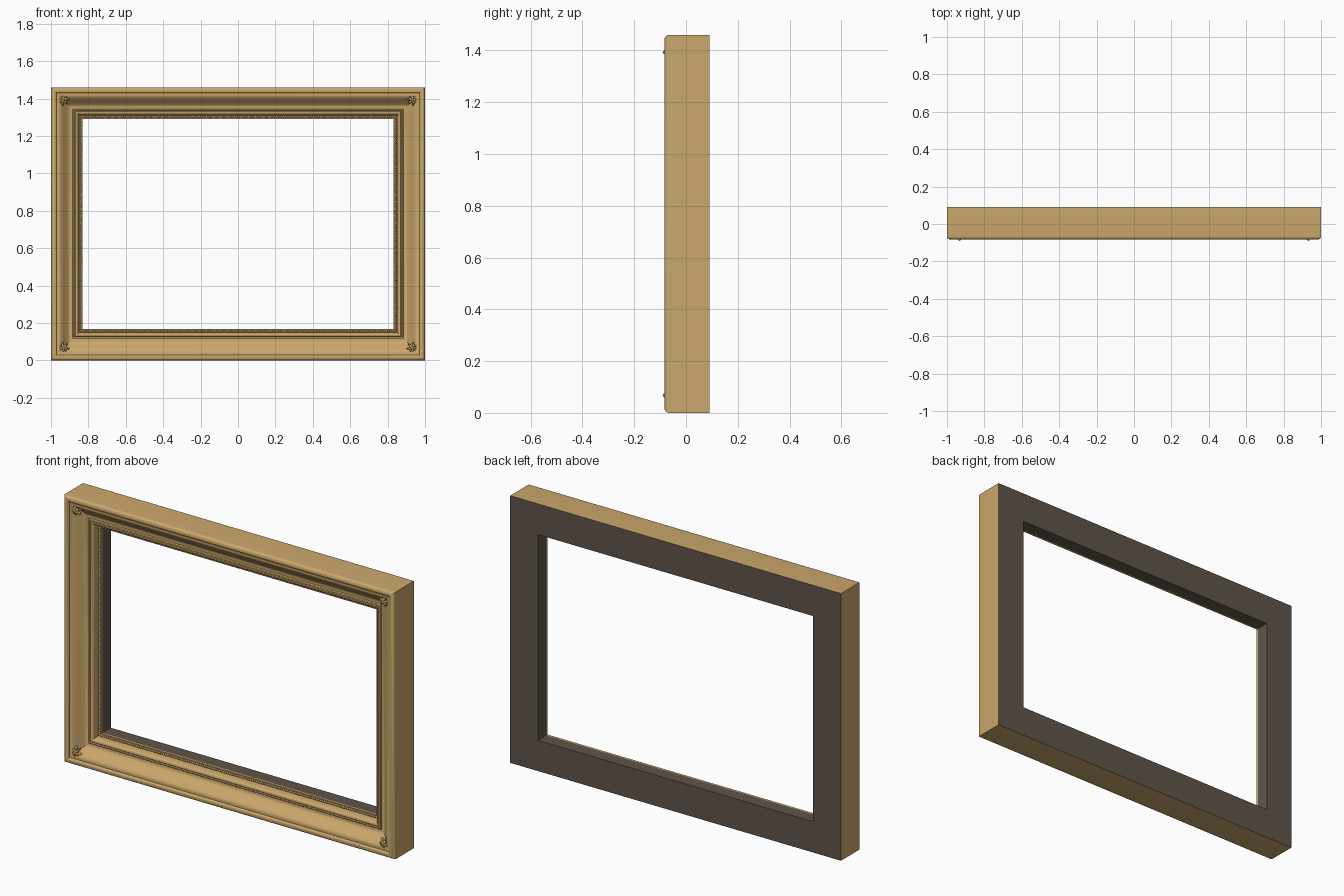
import bpy, bmesh, math
from mathutils import Vector, Matrix

cube = bpy.data.objects.get("Cube")
if cube:
    bpy.data.objects.remove(cube)

W, H = 2.0, 1.46
FRONT, BACK = -0.083, 0.09
OPENING = 0.168


def material(name, color):
    m = bpy.data.materials.new(name)
    m.use_nodes = True
    m.diffuse_color = (*color, 1)
    m.node_tree.nodes["Principled BSDF"].inputs["Base Color"].default_value = (*color, 1)
    return m


gold = material("antique gold", (0.60, 0.39, 0.15))
brown = material("dark brown wood", (0.115, 0.09, 0.07))


def finish(name, bm, mats, angle=35):
    bmesh.ops.recalc_face_normals(bm, faces=bm.faces)
    me = bpy.data.meshes.new(name)
    bm.to_mesh(me)
    bm.free()
    for m in mats:
        me.materials.append(m)
    ob = bpy.data.objects.new(name, me)
    bpy.context.collection.objects.link(ob)
    bpy.ops.object.select_all(action='DESELECT')
    ob.select_set(True)
    bpy.context.view_layer.objects.active = ob
    bpy.ops.object.shade_smooth_by_angle(angle=math.radians(angle))
    return ob


def corner(d, y, i):
    """Corner i of the rectangle inset by d from the outer edge."""
    sx, sz = [(-1, -1), (1, -1), (1, 1), (-1, 1)][i]
    return Vector((sx * (W / 2 - d), y, H / 2 + sz * (H / 2 - d)))


def sweep(name, profile, mats, is_second):
    """Closed, mitred rectangular sweep of an (inset, y) profile."""
    bm = bmesh.new()
    rings = [[bm.verts.new(corner(d, y, i)) for i in range(4)] for d, y in profile]
    for k, a in enumerate(rings):
        b = rings[(k + 1) % len(rings)]
        for i in range(4):
            j = (i + 1) % 4
            f = bm.faces.new((a[i], a[j], b[j], b[i]))
            f.material_index = int(is_second(k))
    return finish(name, bm, mats)


def arc(cx, cy, r, a0, a1, n):
    angles = [math.radians(a0 + (a1 - a0) * k / n) for k in range(n + 1)]
    return [(cx + r * math.cos(a), cy + r * math.sin(a)) for a in angles]


# Moulding: rounded outer lip, fillet groove, ogee slope, stepped inner border
profile = [(0, BACK)]
profile += arc(0.018, FRONT + 0.018, 0.018, 180, 270, 7)
profile += arc(0.020, FRONT + 0.010, 0.010, 270, 360, 4)
profile += [(0.030, -0.068), (0.034, -0.068), (0.034, -0.073)]
ogee_top, ogee_low = -0.073, -0.022
for k in range(1, 17):
    t = k / 16
    profile.append((0.036 + 0.074 * t, ogee_top + (ogee_low - ogee_top) * (1 - math.cos(math.pi * t)) / 2))
profile += [(0.116, -0.022)]
profile += arc(0.121, -0.028, 0.005, 180, 360, 6)
profile += arc(0.130, -0.016, 0.016, 270, 360, 6)
profile += [(0.150, 0.002), (0.150, 0.012), (0.163, 0.012), (0.163, 0.007), (OPENING, 0.007), (OPENING, 0.018)]
first_brown = len(profile) - 1
profile += [(OPENING, BACK)]
sweep("frame_moulding", profile, [gold, brown], lambda k: k >= first_brown)

# Row of pearls along the inner border, one array per rail
for i, rail in enumerate(["bottom", "left", "top", "right"]):
    start, end = corner(0.1565, 0.008, i), corner(0.1565, 0.008, (i + 1) % 4)
    count = round((end - start).length / 0.0125)
    bm = bmesh.new()
    bmesh.ops.create_uvsphere(bm, u_segments=8, v_segments=6, radius=0.0062)
    pearls = finish(rail + "_pearl_beading", bm, [gold], 60)
    pearls.location = start
    array = pearls.modifiers.new("pearl row", 'ARRAY')
    array.count = count
    array.use_relative_offset = False
    array.use_constant_offset = True
    array.constant_offset_displace = (end - start) / count


def blob(bm, center, size, angle=0, tilt=0):
    """Ellipsoid with its long side turned by angle in the frame's plane."""
    mat = (Matrix.Translation(center) @ Matrix.Rotation(-angle, 4, 'Y')
           @ Matrix.Rotation(tilt, 4, 'Z') @ Matrix.Diagonal((*size, 1)))
    bmesh.ops.create_uvsphere(bm, u_segments=12, v_segments=8, radius=1, matrix=mat)


# Corner ornaments: a small blossom with leaves fanning towards the opening
for i, name in enumerate(["bottom_right", "bottom_left", "top_left", "top_right"]):
    c = corner(0.068, -0.066, i)
    base = math.atan2(-math.copysign(1, c.z - H / 2), -math.copysign(1, c.x))
    bm = bmesh.new()
    blob(bm, c + Vector((0, -0.016, 0)), (0.007, 0.008, 0.007))
    for k in range(5):
        a = base + math.tau * k / 5
        out = Vector((math.cos(a), 0, math.sin(a)))
        blob(bm, c + out * 0.012 + Vector((0, -0.008, 0)), (0.010, 0.006, 0.007), a, 0.3)
    for turn in (-105, -55, 0, 55, 105):
        a = base + math.radians(turn)
        out = Vector((math.cos(a), 0, math.sin(a)))
        blob(bm, c + out * 0.021 + Vector((0, 0.004, 0)), (0.012, 0.010, 0.005), a, 0.4)
    finish("corner_flower_" + name, bm, [gold], 60)
